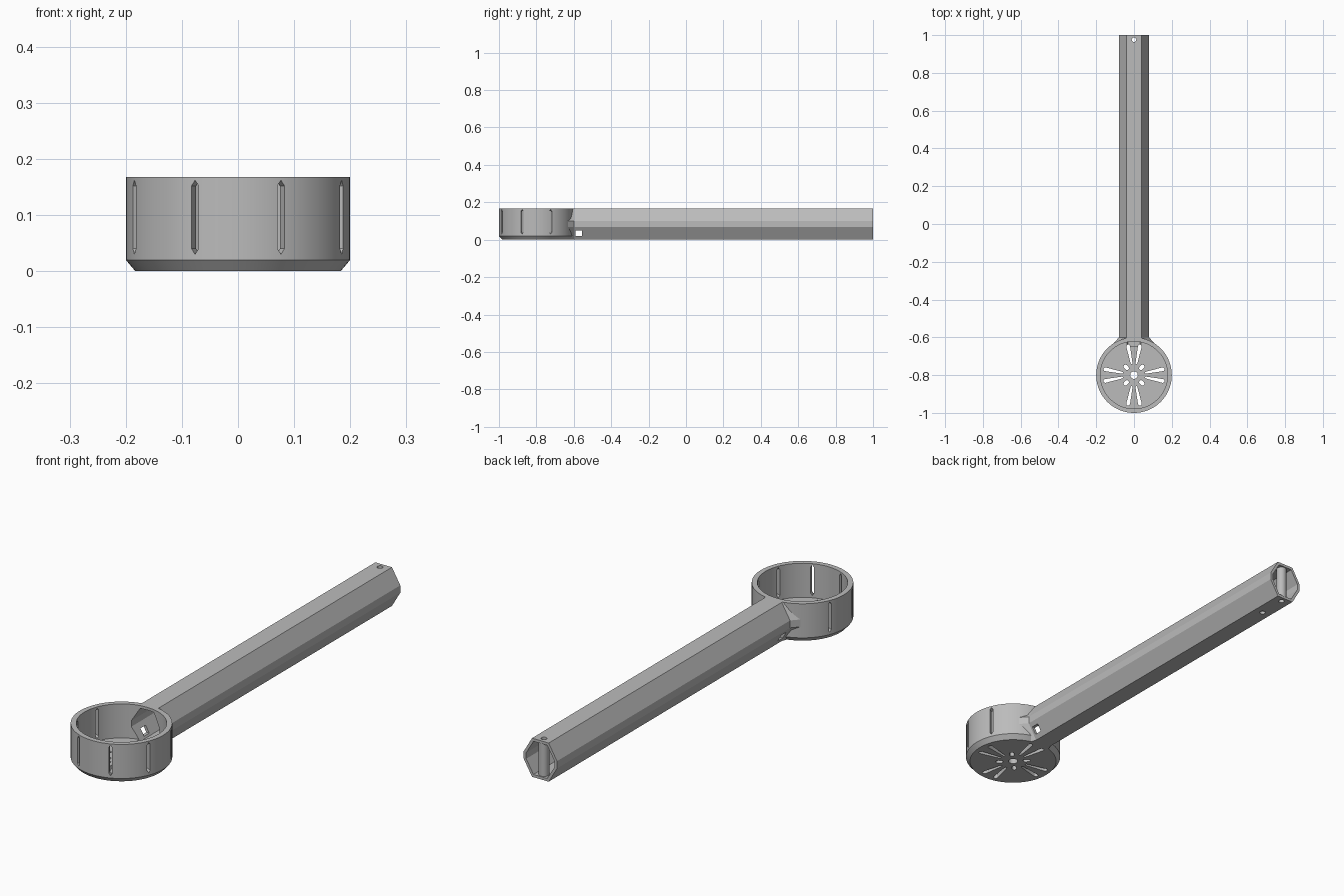
import bpy, bmesh, math
from mathutils import Matrix, Vector

if "Cube" in bpy.data.objects:
    bpy.data.objects.remove(bpy.data.objects["Cube"], do_unlink=True)

GREY = (0.5, 0.5, 0.5, 1)
mat = bpy.data.materials.new("plain_grey")
mat.use_nodes = True
mat.diffuse_color = GREY
mat.node_tree.nodes["Principled BSDF"].inputs["Base Color"].default_value = GREY

CUP_Y, HEIGHT, MID = -0.8, 0.168, 0.084
CUP = Matrix.Translation((0, CUP_Y, 0))


def loft(bm, rings):
    """Skin a closed solid through rings of points."""
    loops = [[bm.verts.new(p) for p in ring] for ring in rings]
    n = len(loops[0])
    for a, b in zip(loops, loops[1:]):
        for i in range(n):
            j = (i + 1) % n
            bm.faces.new((a[i], a[j], b[j], b[i]))
    bm.faces.new(loops[0][::-1])
    bm.faces.new(loops[-1])


def prism(bm, outline, low, high, matrix):
    loft(bm, [[matrix @ Vector((x, y, z)) for x, y in outline] for z in (low, high)])


def circle(r, n):
    return [(r * math.cos(math.tau * i / n), r * math.sin(math.tau * i / n)) for i in range(n)]


def turned(bm, profile, matrix, n=96):
    """Round solid from (radius, height) pairs."""
    loft(bm, [[matrix @ Vector((x, y, z)) for x, y in circle(r, n)] for r, z in profile])


def section(y, top, side, half, edge):
    """Eight-sided handle cross-section at y."""
    right = [(top, half), (side, edge), (side, -edge), (top, -half)]
    return [Vector((x, y, MID + z)) for x, z in right + [(-x, z) for x, z in right[::-1]]]


def make(name, bm):
    bmesh.ops.recalc_face_normals(bm, faces=bm.faces)
    mesh = bpy.data.meshes.new(name)
    bm.to_mesh(mesh)
    bm.free()
    mesh.materials.append(mat)
    ob = bpy.data.objects.new(name, mesh)
    bpy.context.collection.objects.link(ob)
    return ob


def cut(ob, *fills):
    """Subtract the solids each fill function builds."""
    for fill in fills:
        bm = bmesh.new()
        fill(bm)
        cutter = make("cutter", bm)
        cutter.hide_render = True
        mod = ob.modifiers.new("cut", "BOOLEAN")
        mod.operation, mod.solver, mod.object = "DIFFERENCE", "EXACT", cutter
        bpy.context.view_layer.objects.active = ob
        bpy.ops.object.modifier_apply(modifier=mod.name)
        bpy.data.objects.remove(cutter, do_unlink=True)


def smooth(ob):
    bpy.ops.object.select_all(action="DESELECT")
    ob.select_set(True)
    bpy.context.view_layer.objects.active = ob
    bpy.ops.object.shade_smooth_by_angle(angle=math.radians(25))


# Hollow channel shared by handle and cup wall
def channel(bm):
    loft(bm, [section(y, 0.033, 0.068, 0.072, 0.013) for y in (-0.646, 1.1)])


def cup_cavity(bm):
    turned(bm, [(0.178, 0.02), (0.178, 0.3)], CUP)


# Pointed upright slots around the cup wall
def wall_slots(bm):
    w, low, high = 0.007, 0.03, 0.162
    outline = [(-w, low + 0.01), (0, low), (w, low + 0.01), (w, high - 0.01), (0, high), (-w, high - 0.01)]
    for k in range(8):
        if k in (1, 2):
            continue
        spin = Matrix.Rotation(math.radians(22.5 + 45 * k), 4, "Z")
        stand = Matrix(((0, 0, 1, 0), (1, 0, 0, 0), (0, 1, 0, 0), (0, 0, 0, 1)))
        prism(bm, outline, 0.15, 0.25, CUP @ spin @ stand)


# Tapered drain slots, short diagonal slots and centre hole
def drain_holes(bm):
    def rounded(r0, w0, r1, w1):
        arc = [math.pi * (i / 6 - 0.5) for i in range(7)]
        return ([(r1 + w1 * math.cos(a), w1 * math.sin(a)) for a in arc]
                + [(r0 - w0 * math.cos(a), -w0 * math.sin(a)) for a in arc])
    for k in range(4):
        for offset in (-11.5, 11.5):
            spin = Matrix.Rotation(math.radians(90 * k + offset), 4, "Z")
            prism(bm, rounded(0.064, 0.005, 0.155, 0.01), -0.05, 0.05, CUP @ spin)
        spin = Matrix.Rotation(math.radians(90 * k + 45), 4, "Z")
        prism(bm, rounded(0.052, 0.01, 0.064, 0.01), -0.05, 0.05, CUP @ spin)
    prism(bm, circle(0.02, 32), -0.05, 0.05, CUP)


# Cup
bm = bmesh.new()
turned(bm, [(0.183, 0), (0.2, 0.02), (0.2, HEIGHT)], CUP)
cup = make("cup", bm)
cut(cup, cup_cavity, channel, wall_slots, drain_holes)
smooth(cup)


# Handle, flared where it meets the cup
def cup_outside(bm):
    turned(bm, [(0.165, -0.02), (0.199, 0.02), (0.199, 0.3)], CUP)


def square_hole(bm):
    loft(bm, [[Vector((x, y, z)) for y, z in ((-0.59, 0.02), (-0.555, 0.02), (-0.555, 0.05), (-0.59, 0.05))]
              for x in (-0.2, 0.2)])


def hanging_hole(bm):
    prism(bm, circle(0.012, 24), -0.1, 0.3, Matrix.Translation((0, 0.975, 0)))


def lower_hole(bm):
    prism(bm, circle(0.012, 24), -0.1, 0.06, Matrix.Translation((0, 0.85, 0)))


bm = bmesh.new()
loft(bm, [section(-0.66, 0.06, 0.133, MID, 0.016),
          section(-0.60, 0.04, 0.08, MID, 0.016),
          section(1, 0.04, 0.08, MID, 0.016)])
handle = make("handle", bm)
cut(handle, cup_outside, channel, square_hole, hanging_hole, lower_hole)

# Tubular post around the hanging hole
bm = bmesh.new()
turned(bm, [(0.021, 0.006), (0.021, 0.162)], Matrix.Translation((0, 0.975, 0)), 32)
post = make("hanging_post", bm)
cut(post, hanging_hole)
smooth(post)

# Raised collar around the centre drain
bm = bmesh.new()
turned(bm, [(0.034, 0.015), (0.034, 0.024)], CUP, 32)
collar = make("drain_collar", bm)
cut(collar, lambda b: prism(b, circle(0.02, 32), -0.05, 0.05, CUP))
smooth(collar)
